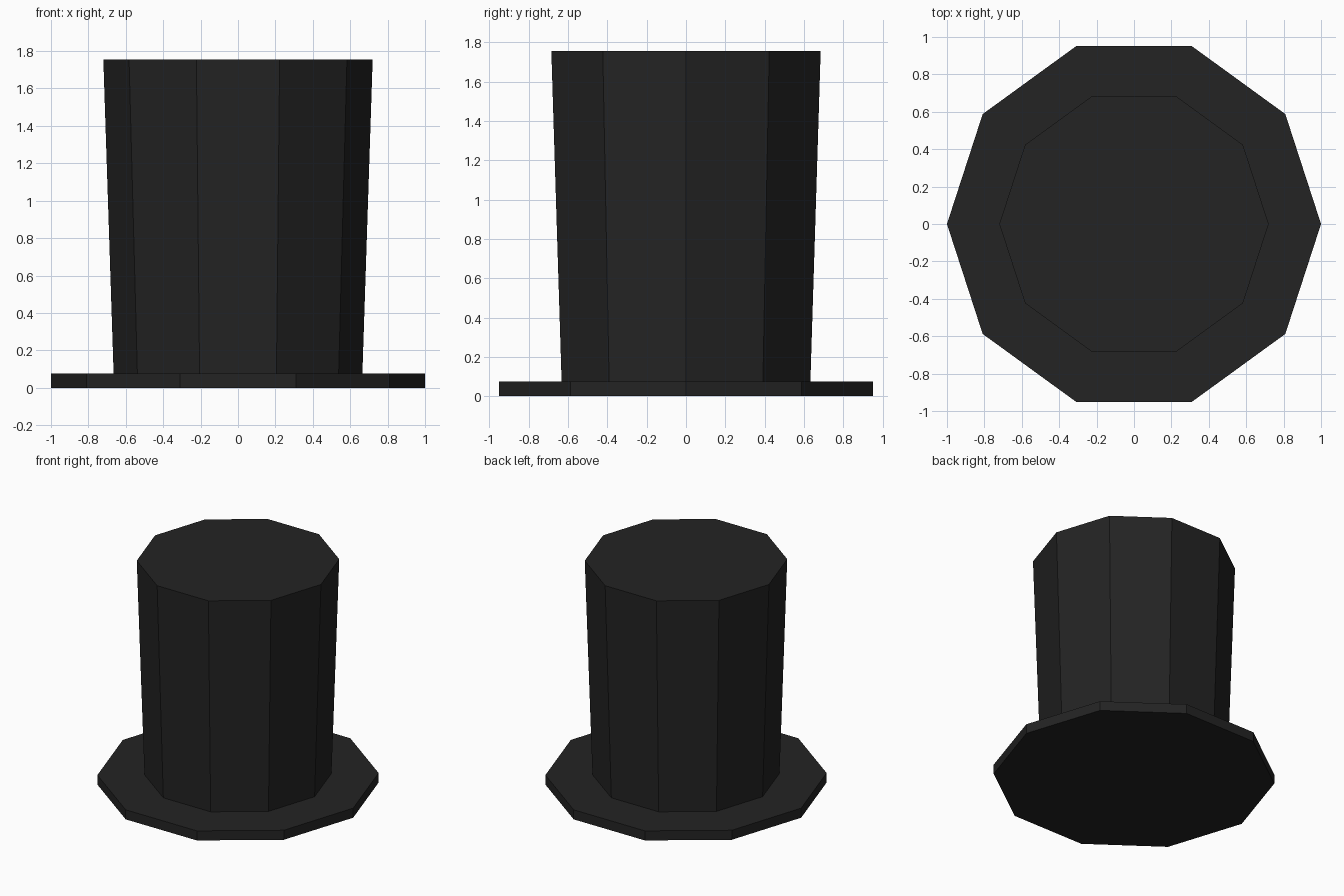
import bpy, bmesh, math

if "Cube" in bpy.data.objects:
    bpy.data.objects.remove(bpy.data.objects["Cube"])

SIDES = 10

felt = bpy.data.materials.new("black felt")
felt.diffuse_color = (0.017, 0.017, 0.017, 1.0)
felt.use_nodes = True
felt.node_tree.nodes["Principled BSDF"].inputs["Base Color"].default_value = felt.diffuse_color


def ring(bm, radius, z):
    """Ten-sided ring of vertices with a corner on the x axis."""
    step = 2 * math.pi / SIDES
    return [bm.verts.new((radius * math.cos(i * step), radius * math.sin(i * step), z))
            for i in range(SIDES)]


# Radius and height profile: brim underside, brim top, crown base, flared crown top
profile = [(1.0, 0.0), (1.0, 0.075), (0.665, 0.075), (0.72, 1.755)]

bm = bmesh.new()
rings = [ring(bm, r, z) for r, z in profile]
for low, high in zip(rings, rings[1:]):
    for i in range(SIDES):
        j = (i + 1) % SIDES
        bm.faces.new((low[i], low[j], high[j], high[i]))

# Closed underside and crown top
bm.faces.new(rings[0][::-1])
bm.faces.new(rings[-1])
bmesh.ops.recalc_face_normals(bm, faces=bm.faces[:])

mesh = bpy.data.meshes.new("top_hat")
bm.to_mesh(mesh)
bm.free()
mesh.materials.append(felt)
hat = bpy.data.objects.new("top_hat", mesh)
bpy.context.collection.objects.link(hat)
